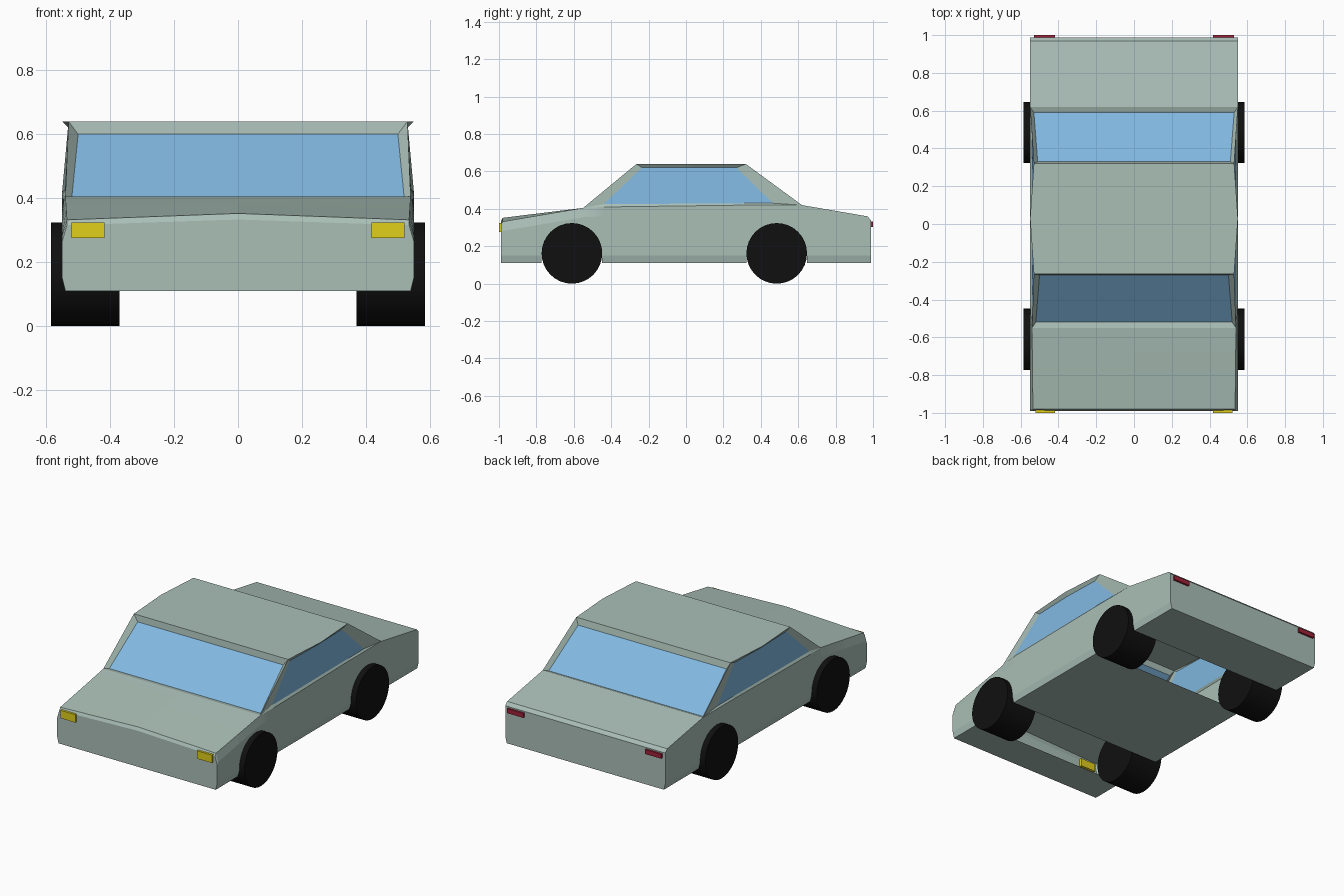
import bpy, bmesh, math
from mathutils import Matrix

if "Cube" in bpy.data.objects:
    bpy.data.objects.remove(bpy.data.objects["Cube"])


def material(name, rgb):
    m = bpy.data.materials.new(name)
    m.diffuse_color = (*rgb, 1)
    m.use_nodes = True
    m.node_tree.nodes["Principled BSDF"].inputs["Base Color"].default_value = m.diffuse_color
    return m


PAINT = material("paint", (0.40, 0.52, 0.47))
GLASS = material("glass", (0.22, 0.48, 0.75))
BLACK = material("rubber", (0.005, 0.005, 0.005))
YELLOW = material("yellow", (0.75, 0.62, 0.01))
RED = material("red", (0.35, 0.015, 0.04))

R = 0.162                      # wheel radius
AXLES = (-0.61, 0.485)
FLOOR = 0.11


def finish(bm, name, mat, normals=True):
    bmesh.ops.remove_doubles(bm, verts=bm.verts, dist=0.0005)
    if normals:
        bmesh.ops.recalc_face_normals(bm, faces=bm.faces)
    me = bpy.data.meshes.new(name)
    bm.to_mesh(me)
    bm.free()
    me.materials.append(mat)
    ob = bpy.data.objects.new(name, me)
    bpy.context.collection.objects.link(ob)
    return ob


def poly(bm, pts):
    clean = []
    for p in pts:
        if all(sum((a - b) ** 2 for a, b in zip(p, q)) > 1e-7 for q in clean):
            clean.append(p)
    if len(clean) > 2:
        bm.faces.new([bm.verts.new(p) for p in clean])


def flip(pts):
    return [(-x, y, z) for x, y, z in pts]


# Lower body keys: y, shoulder height, shoulder half-width, crown
KEYS = [(-0.99, 0.315, 0.535, 0.018), (-0.98, 0.332, 0.535, 0.02),
        (-0.55, 0.405, 0.54, 0), (-0.44, 0.41, 0.55, 0),
        (0.31, 0.42, 0.55, 0), (0.62, 0.42, 0.55, 0),
        (0.97, 0.36, 0.55, 0), (0.988, 0.34, 0.55, 0)]


def shoulder(y):
    for a, b in zip(KEYS, KEYS[1:]):
        if y <= b[0] + 1e-6:
            t = (y - a[0]) / (b[0] - a[0])
            return [p + (q - p) * t for p, q in zip(a[1:], b[1:])]


def section(y, zb):
    zt, xt, crown = shoulder(y)
    return [(0.54 if zb < 0.15 else 0.55, y, zb), (0.55, y, max(0.15, zb)),
            (0.55, y, max(zt - 0.05, zb)), (xt, y, zt), (0, y, zt + crown)]


# Stations along the car, following the wheel arches
stations = [(k[0], FLOOR) for k in KEYS
            if all(abs(k[0] - c) > R for c in AXLES)]
stations += [(y, AXLES[i] and None) for i, y in ((0, -0.55), (1, 0.62))]
stations = [(y, z if z else FLOOR) for y, z in stations if z]
for c in AXLES:
    stations += [(c - R, FLOOR), (c + R, FLOOR)]
    ys = [c - R * math.cos(math.pi * k / 16) for k in range(17)]
    ys += [y for y in (-0.55, 0.62) if abs(y - c) < R]
    for y in ys:
        stations.append((y, R + math.sqrt(max(0, R * R - (y - c) ** 2))))


def order(s):
    # floor station comes before an arch at its front and after it at its rear
    y, z = s
    rear = any(abs(y - c - R) < 1e-6 for c in AXLES)
    return (round(y, 5), -z if rear else z)


stations.sort(key=order)

bm = bmesh.new()
for (ya, za), (yb, zb) in zip(stations, stations[1:]):
    A, B = section(ya, za), section(yb, zb)
    capped = yb <= -0.55 + 1e-6 or ya >= 0.62 - 1e-6
    for i in range(4 if capped else 3):
        q = [A[i], A[i + 1], B[i + 1], B[i]]
        poly(bm, q)
        poly(bm, flip(q))
    if za == FLOOR and zb == FLOOR and not any(ya < c < yb for c in AXLES):
        poly(bm, [A[0], B[0], *flip([B[0], A[0]])])
for y in (KEYS[0][0], KEYS[-1][0]):        # nose and tail panels
    s = section(y, FLOOR)
    poly(bm, s + flip(s[:-1])[::-1])

# Cabin: outer loops and recessed glass loops
side_out = [(0.54, -0.55, 0.405), (0.53, -0.265, 0.64), (0.55, 0.03, 0.64),
            (0.53, 0.32, 0.64), (0.55, 0.62, 0.42), (0.55, 0.31, 0.42),
            (0.55, -0.44, 0.41)]
side_glass = [(0.54, -0.44, 0.425), (0.522, -0.235, 0.62), (0.53, 0.03, 0.62),
              (0.522, 0.27, 0.62), (0.54, 0.465, 0.43), (0.541, 0.31, 0.43),
              (0.541, -0.42, 0.425)]


def across(lower, upper):
    return [lower, upper, *flip([upper, lower])]


windows = [(side_out, side_glass), (flip(side_out), flip(side_glass)),
           (across(side_out[0], side_out[1]),
            across((0.52, -0.52, 0.40), (0.50, -0.27, 0.60))),
           (across(side_out[4], side_out[3]),
            across((0.53, 0.59, 0.41), (0.51, 0.33, 0.60)))]
glass = bmesh.new()
for outer, inner in windows:
    n = len(outer)
    for i in range(n):
        j = (i + 1) % n
        poly(bm, [outer[i], outer[j], inner[j], inner[i]])
    poly(glass, inner)
roof = side_out[1:4]
poly(bm, roof + flip(roof)[::-1])
finish(bm, "body", PAINT)

# Glass panes face outwards
for f in glass.faces:
    f.normal_update()
    if f.normal.dot(f.calc_center_median()) < 0:
        f.normal_flip()
finish(glass, "windows", GLASS, normals=False)


def box(name, lo, hi, mat):
    b = bmesh.new()
    bmesh.ops.create_cube(b, size=1)
    for v in b.verts:
        v.co = [l + (h - l) * (c + 0.5) for l, h, c in zip(lo, hi, v.co)]
    finish(b, name, mat)


for s, tag in ((-1, "left"), (1, "right")):
    # Lamps
    x0, x1 = sorted((s * 0.417, s * 0.521))
    box("headlight_" + tag, (x0, -1.0, 0.275), (x1, -0.975, 0.324), YELLOW)
    x0, x1 = sorted((s * 0.418, s * 0.53))
    box("tail_light_" + tag, (x0, 0.975, 0.304), (x1, 1.0, 0.332), RED)
    # Wheels
    for c, end in zip(AXLES, ("front", "rear")):
        b = bmesh.new()
        bmesh.ops.create_cone(b, cap_ends=True, segments=32, radius1=R,
                              radius2=R, depth=0.215,
                              matrix=Matrix.Translation((s * 0.4775, c, R))
                              @ Matrix.Rotation(math.pi / 2, 4, 'Y'))
        w = finish(b, f"{end}_wheel_{tag}", BLACK)
        for p in w.data.polygons:
            p.use_smooth = len(p.vertices) == 4
        for e in w.data.edges:
            a, d = (w.data.vertices[i].co for i in e.vertices)
            e.use_edge_sharp = abs(a.x - d.x) < 0.01
